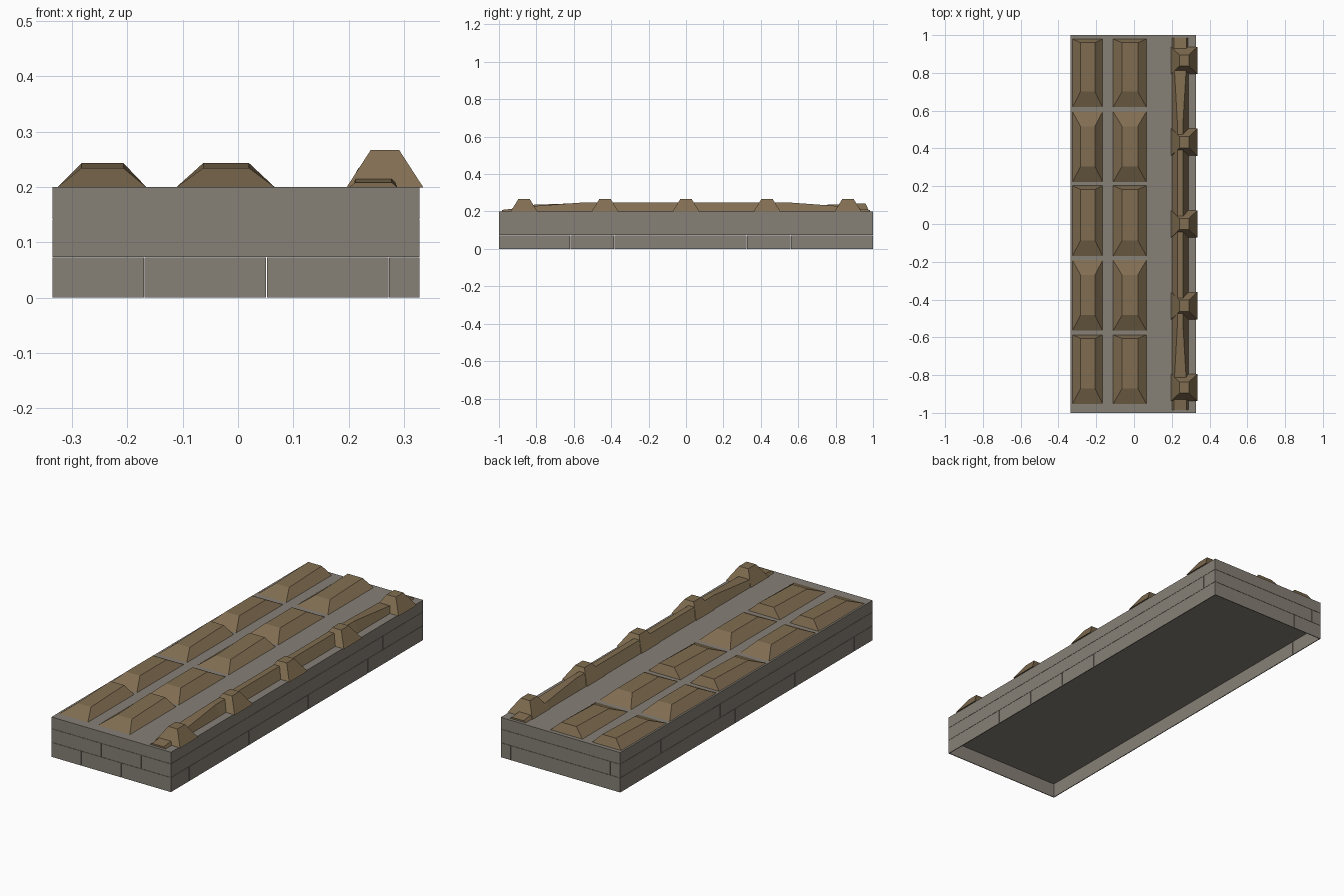
import bpy, bmesh

if "Cube" in bpy.data.objects:
    bpy.data.objects.remove(bpy.data.objects["Cube"])

def material(name, rgb):
    m = bpy.data.materials.new(name)
    m.diffuse_color = (*rgb, 1)
    m.use_nodes = True
    m.node_tree.nodes["Principled BSDF"].inputs["Base Color"].default_value = m.diffuse_color
    return m

STONE = material("stone", (0.24, 0.215, 0.18))
WOOD = material("wood", (0.22, 0.155, 0.083))

X0, X1, Y, Z = -0.335, 0.328, 1.0, 0.2
ROW = 0.0735

def make(name, bm, mat):
    bmesh.ops.recalc_face_normals(bm, faces=bm.faces)
    me = bpy.data.meshes.new(name)
    bm.to_mesh(me)
    bm.free()
    me.materials.append(mat)
    ob = bpy.data.objects.new(name, me)
    bpy.context.collection.objects.link(ob)
    return ob

def loft(bm, rings):
    """Skin a list of equal-length rings and cap both ends."""
    vs = [[bm.verts.new(p) for p in r] for r in rings]
    n = len(vs[0])
    for a, b in zip(vs, vs[1:]):
        for i in range(n):
            j = (i + 1) % n
            bm.faces.new((a[i], a[j], b[j], b[i]))
    bm.faces.new(vs[0])
    bm.faces.new(vs[-1])

def frustum(bm, base, top, z0, zf, zb):
    """base/top are (x0, x1, y0, y1); zf and zb are front and back top heights."""
    a, b, c, d = base
    e, f, g, h = top
    loft(bm, [[(a, c, z0), (b, c, z0), (b, d, z0), (a, d, z0)],
              [(e, g, zf), (f, g, zf), (f, h, zb), (e, h, zb)]])

def box(bm, x0, x1, y0, y1, z0, z1):
    r = (x0, x1, y0, y1)
    frustum(bm, r, r, z0, z1, z1)

# Main slab, its underside raised one brick course above the ground
IN = 0.002
bm = bmesh.new()
box(bm, X0 + IN, X1 - IN, -Y + IN, Y - IN, ROW, Z)
make("slab_core", bm, STONE)

# Brick facing: two staggered courses and a plain top course
def spans(lo, hi, first, step):
    cuts = [lo]
    p = first
    while p < hi - 0.01:
        cuts.append(p)
        p += step
    return list(zip(cuts, cuts[1:] + [hi]))

T, G = 0.004, 0.0012
bm = bmesh.new()
courses = [(0, ROW - G, -0.17, -0.856), (ROW, 0.142 - G, -0.28, -0.738),
           (0.142, Z, None, None)]
for z0, z1, fx, fy in courses:
    xs = spans(X0, X1, fx, 0.221) if fx else [(X0, X1)]
    ys = spans(-Y, Y, fy, 0.236) if fy else [(-Y, Y)]
    for a, b in xs:
        ga = G if a > X0 else 0
        for y in (-Y, Y - T):
            box(bm, a + ga, b, y, y + T, z0, z1)
    for a, b in ys:
        ga = G if a > -Y else 0
        for x in (X0, X1 - T):
            box(bm, x, x + T, a + ga, b, z0, z1)
make("brick_facing", bm, STONE)

# Two columns of bevelled planks
rows = [(-0.955, -0.586), (-0.567, -0.19), (-0.172, 0.203), (0.22, 0.597), (0.616, 0.98)]
columns = [(-0.327, -0.165, -0.283, -0.207), (-0.112, 0.067, -0.063, 0.02)]
for r, (y0, y1) in enumerate(rows):
    back = 0.08 if r % 2 else 0.02
    for c, (a, b, e, f) in enumerate(columns):
        bm = bmesh.new()
        frustum(bm, (a, b, y0, y1), (e, f, y0 + 0.085, y1 - back), Z - 0.001,
                0.243 if r % 2 else 0.234, 0.243)
        make(f"plank_{r}_{c}", bm, WOOD)

# Tapered posts along the right edge
for i, y in enumerate((-0.866, -0.433, 0, 0.433, 0.866)):
    bm = bmesh.new()
    frustum(bm, (0.196, 0.335, y - 0.072, y + 0.072),
            (0.24, 0.291, y - 0.03, y + 0.03), Z - 0.001, 0.267, 0.267)
    make(f"post_{i}", bm, WOOD)

# Rail passing through the posts, sloping down at both ends
half = [(0.985, 0.208, 0.212, 0.278), (0.80, 0.23, 0.215, 0.275), (0.55, 0.248, 0.229, 0.26)]
sections = [(-y, *s) for y, *s in half] + half[::-1]
bm = bmesh.new()
loft(bm, [[(0.2, y, Z - 0.001), (0.288, y, Z - 0.001), (b, y, z), (a, y, z)]
          for y, z, a, b in sections])
make("rail", bm, WOOD)
